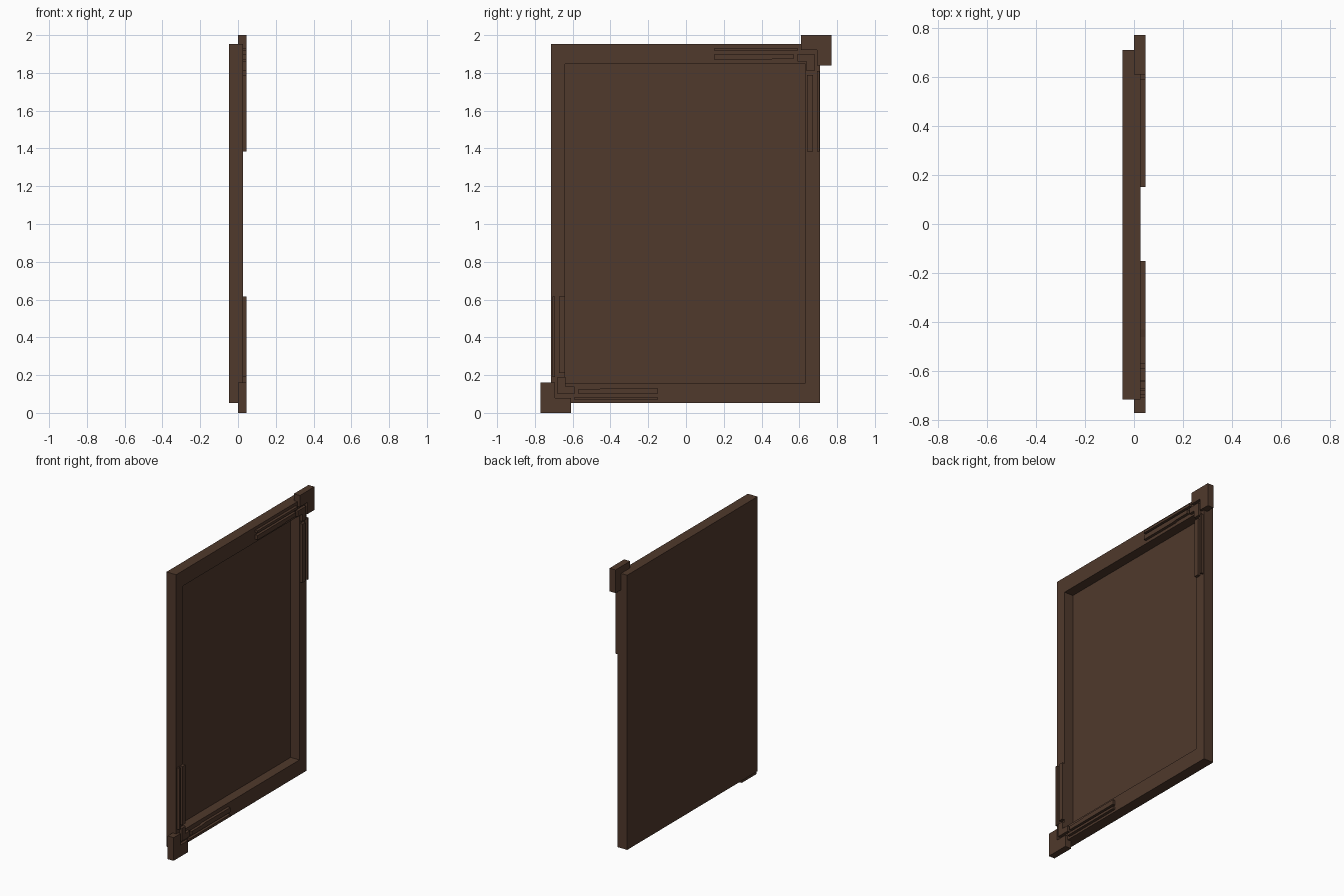
import bpy, bmesh

if "Cube" in bpy.data.objects:
    bpy.data.objects.remove(bpy.data.objects["Cube"])

brown = bpy.data.materials.new("dark_brown")
brown.diffuse_color = (0.08, 0.041, 0.025, 1)
brown.use_nodes = True
brown.node_tree.nodes["Principled BSDF"].inputs["Base Color"].default_value = brown.diffuse_color


def extrude_yz(name, points, x0, x1, flip=False, bevel=0.0):
    """Extrude a y-z outline from x0 to x1; flip turns it half way round the panel centre."""
    if flip:
        points = [(-y, 2 - z) for y, z in points]
    bm = bmesh.new()
    face = bm.faces.new([bm.verts.new((x0, y, z)) for y, z in points])
    out = bmesh.ops.extrude_face_region(bm, geom=[face])
    moved = [v for v in out["geom"] if isinstance(v, bmesh.types.BMVert)]
    bmesh.ops.translate(bm, verts=moved, vec=(x1 - x0, 0, 0))
    bmesh.ops.recalc_face_normals(bm, faces=bm.faces)
    mesh = bpy.data.meshes.new(name)
    bm.to_mesh(mesh)
    bm.free()
    mesh.materials.append(brown)
    obj = bpy.data.objects.new(name, mesh)
    bpy.context.collection.objects.link(obj)
    return obj


def rect(y0, y1, z0, z1):
    return [(y0, z0), (y1, z0), (y1, z1), (y0, z1)]


def corner(y0, z0, y1, z1, yi, zi):
    """L outline with its outer corner at (y1, z1) and inner corner at (yi, zi)."""
    return [(y0, z1), (y0, zi), (yi, zi), (yi, z0), (y1, z0), (y1, z1)]


# Tray panel: outer block with a deep recess inset into its face
bm = bmesh.new()
X0, X1, FLOOR = -0.047, 0.027, -0.04
OUTER, INNER = rect(-0.715, 0.71, 0.053, 1.953), rect(-0.64, 0.633, 0.157, 1.847)
rings = [[bm.verts.new((x, y, z)) for y, z in outline]
         for x, outline in ((X0, OUTER), (X1, OUTER), (X1, INNER), (FLOOR, INNER))]
for a, b in zip(rings, rings[1:]):
    for i in range(4):
        j = (i + 1) % 4
        bm.faces.new((a[i], a[j], b[j], b[i]))
bm.faces.new(rings[0])
bm.faces.new(rings[-1])
bmesh.ops.recalc_face_normals(bm, faces=bm.faces)
mesh = bpy.data.meshes.new("tray_panel")
bm.to_mesh(mesh)
bm.free()
mesh.materials.append(brown)
panel = bpy.data.objects.new("tray_panel", mesh)
bpy.context.collection.objects.link(panel)

# Corner ornaments at the upper and the opposite lower corner
for tag, flip in (("upper", False), ("lower", True)):
    extrude_yz(tag + "_corner_block", corner(0.61, 1.84, 0.77, 2.0, 0.693, 1.92),
               0.0, 0.046, flip)
    extrude_yz(tag + "_inner_bracket", corner(0.59, 1.81, 0.68, 1.9, 0.637, 1.86),
               0.02, 0.046, flip)
    # Horizontal strips
    extrude_yz(tag + "_outer_horizontal_strip", rect(0.15, 0.59, 1.915, 1.932),
               0.02, 0.046, flip)
    extrude_yz(tag + "_inner_horizontal_strip",
               [(0.15, 1.868), (0.43, 1.868), (0.46, 1.873), (0.57, 1.873),
                (0.57, 1.9), (0.15, 1.9)], 0.02, 0.046, flip)
    # Vertical strips
    extrude_yz(tag + "_outer_vertical_strip", rect(0.693, 0.707, 1.385, 1.81),
               0.02, 0.046, flip)
    extrude_yz(tag + "_inner_vertical_strip", rect(0.64, 0.673, 1.385, 1.79),
               0.02, 0.046, flip)
